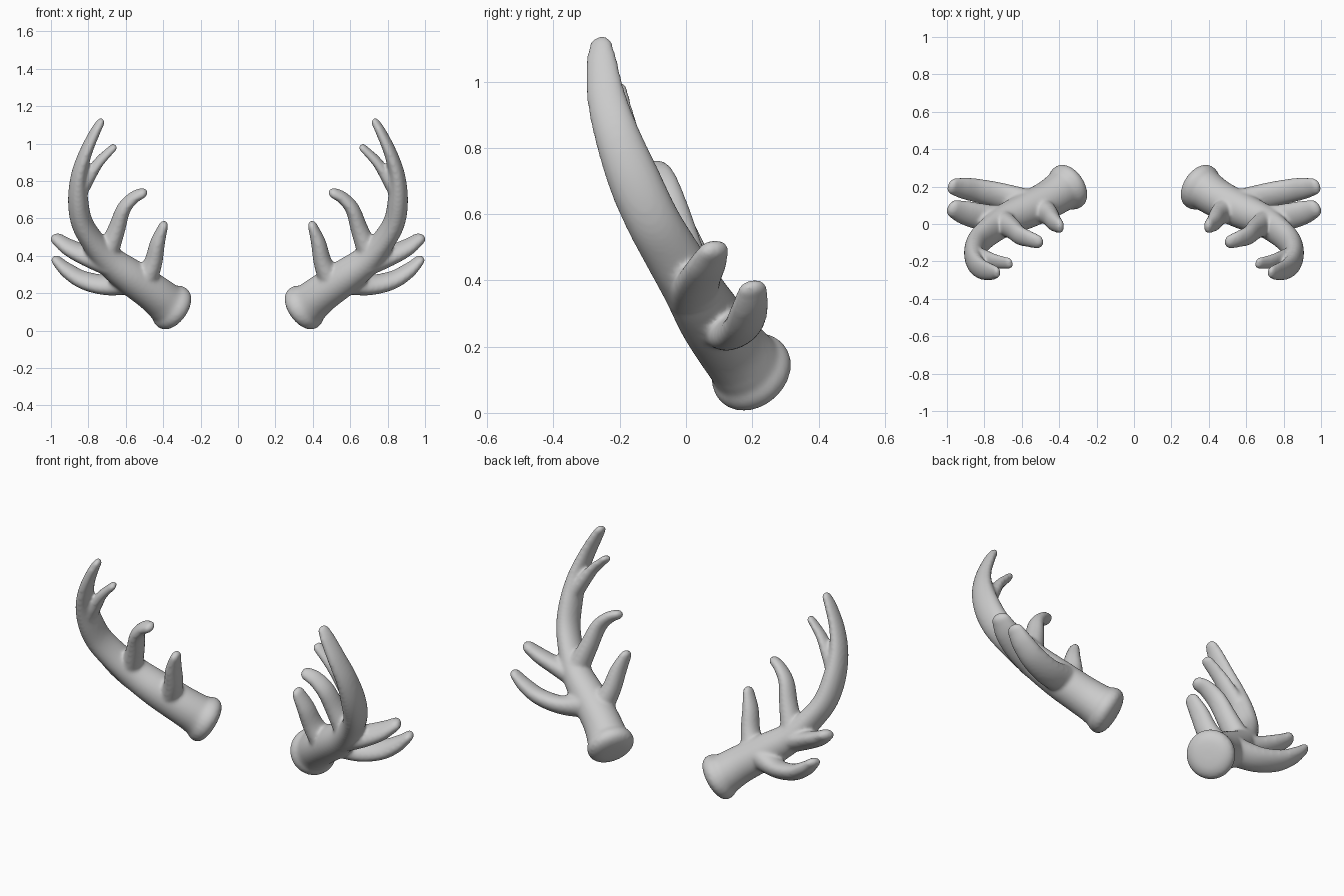
import bpy, bmesh, math
from mathutils import Vector

if "Cube" in bpy.data.objects:
    bpy.data.objects.remove(bpy.data.objects["Cube"])

PLANE_NORMAL = Vector((0, 0.9, 0.42)).normalized()   # antler branches are deepest along this


def catmull(p, t, i):
    """Smooth value between control rows i and i + 1."""
    a, b, c, d = p[max(i - 1, 0)], p[i], p[i + 1], p[min(i + 2, len(p) - 1)]
    return [0.5 * (2 * q + (r - o) * t + (2 * o - 5 * q + 4 * r - s) * t * t
                   + (3 * q - o - 3 * r + s) * t ** 3) for o, q, r, s in zip(a, b, c, d)]


def branch(bm, rows, steps=6, sides=24, round_start=False):
    """Elliptical tube along rows of (x, y, z, half width, half depth) with a rounded tip."""
    pts = [catmull(rows, k / steps, i) for i in range(len(rows) - 1) for k in range(steps)]
    pts.append(list(rows[-1]))
    path = [Vector(p[:3]) for p in pts]
    tip_dir = (path[-1] - path[-2]).normalized()
    sections = []
    for i, p in enumerate(pts):
        tan = (path[min(i + 1, len(path) - 1)] - path[max(i - 1, 0)]).normalized()
        sections.append((path[i], tan, p[3], p[4]))
    w, d = pts[-1][3:]
    for k in range(1, 5):
        a = k / 5 * math.pi / 2
        sections.append((path[-1] + tip_dir * (w + d) / 2 * math.sin(a), tip_dir,
                         w * math.cos(a), d * math.cos(a)))
    loops = []
    for c, tan, w, d in sections:
        side = tan.cross(PLANE_NORMAL).normalized()
        deep = side.cross(tan).normalized()
        loops.append([bm.verts.new(c + side * w * math.cos(2 * math.pi * j / sides)
                                   + deep * d * math.sin(2 * math.pi * j / sides))
                      for j in range(sides)])
    faces = [bm.faces.new(loops[0]), bm.faces.new(loops[-1][::-1])]
    for a, b in zip(loops, loops[1:]):
        for j in range(sides):
            n = (j + 1) % sides
            faces.append(bm.faces.new((a[j], b[j], b[n], a[n])))
    bmesh.ops.recalc_face_normals(bm, faces=faces)


bm = bmesh.new()

# Main beam, starting at the burr
branch(bm, [
    (0.37, 0.19, 0.135, 0.112, 0.112), (0.45, 0.135, 0.20, 0.102, 0.105),
    (0.57, 0.075, 0.285, 0.095, 0.10), (0.69, 0.02, 0.375, 0.08, 0.09),
    (0.775, -0.04, 0.475, 0.063, 0.085), (0.835, -0.10, 0.58, 0.058, 0.082),
    (0.855, -0.155, 0.70, 0.054, 0.08), (0.85, -0.205, 0.83, 0.043, 0.07),
    (0.815, -0.24, 0.95, 0.034, 0.06), (0.765, -0.255, 1.06, 0.027, 0.048),
    (0.737, -0.256, 1.11, 0.022, 0.036)])

# Inner tines
branch(bm, [
    (0.51, 0.09, 0.24, 0.07, 0.075), (0.455, 0.05, 0.36, 0.05, 0.062),
    (0.43, 0.015, 0.47, 0.04, 0.055), (0.40, -0.01, 0.555, 0.026, 0.042)])
branch(bm, [
    (0.70, 0.01, 0.41, 0.06, 0.07), (0.65, -0.025, 0.54, 0.047, 0.06),
    (0.612, -0.06, 0.65, 0.038, 0.055), (0.56, -0.08, 0.71, 0.031, 0.048),
    (0.515, -0.095, 0.733, 0.027, 0.04)])
branch(bm, [
    (0.85, -0.165, 0.72, 0.035, 0.055), (0.79, -0.185, 0.83, 0.032, 0.048),
    (0.74, -0.20, 0.905, 0.026, 0.042), (0.67, -0.21, 0.975, 0.02, 0.034)])

# Outer tines
branch(bm, [
    (0.54, 0.10, 0.275, 0.075, 0.08), (0.69, 0.145, 0.245, 0.052, 0.075),
    (0.82, 0.175, 0.268, 0.045, 0.068), (0.91, 0.192, 0.32, 0.038, 0.06),
    (0.965, 0.20, 0.37, 0.027, 0.047)])
branch(bm, [
    (0.68, 0.02, 0.35, 0.06, 0.08), (0.80, 0.035, 0.395, 0.05, 0.076),
    (0.90, 0.06, 0.443, 0.042, 0.068), (0.96, 0.08, 0.485, 0.033, 0.052)])

# Burr: rounded flare at the root of the beam
axis = Vector((0.72, -0.46, 0.52)).normalized()
root = Vector((0.325, 0.215, 0.103))
branch(bm, [(*(root + axis * s), r, r) for s, r in
            ((-0.018, 0.03), (-0.012, 0.08), (0.005, 0.115), (0.03, 0.129),
             (0.06, 0.125), (0.08, 0.112))])

mesh = bpy.data.meshes.new("antlers")
bm.to_mesh(mesh)
bm.free()
antlers = bpy.data.objects.new("antlers", mesh)
bpy.context.collection.objects.link(antlers)

# Fuse the branches, soften the forks, then mirror to the other side
fuse = antlers.modifiers.new("fuse", 'REMESH')
fuse.mode = 'VOXEL'
fuse.voxel_size = 0.009
fuse.use_smooth_shade = True
soften = antlers.modifiers.new("soften", 'SMOOTH')
soften.factor = 0.5
soften.iterations = 12
mirror = antlers.modifiers.new("mirror", 'MIRROR')
mirror.use_axis = (True, False, False)
mirror.use_mirror_merge = False
